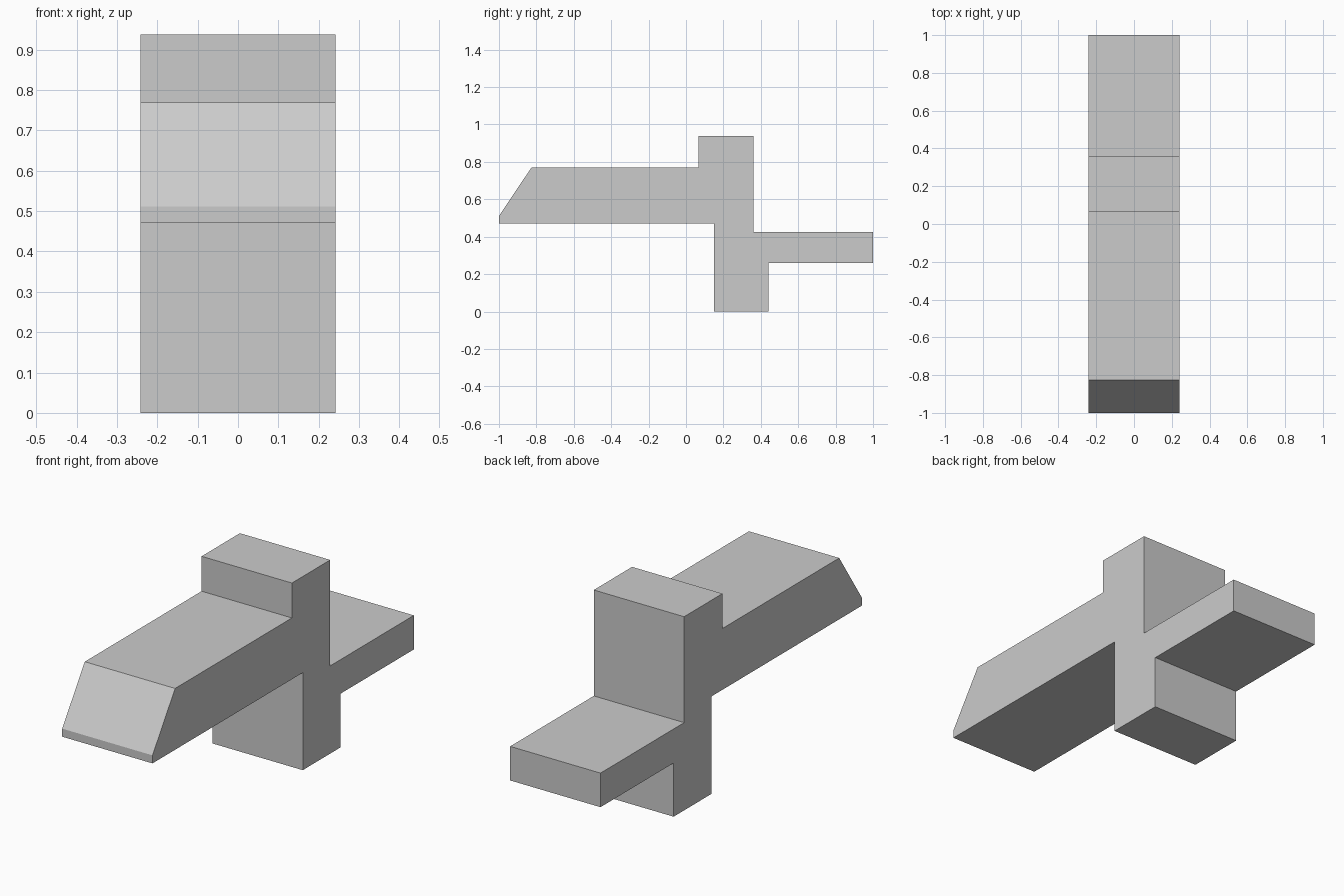
import bpy
import bmesh

cube = bpy.data.objects.get("Cube")
if cube:
    bpy.data.objects.remove(cube, do_unlink=True)

HALF_WIDTH = 0.242

# Side outline as (y, z), running round from the nose
OUTLINE = [
    (-1.0, 0.472), (0.15, 0.472),               # underside of the front arm
    (0.15, 0.0), (0.44, 0.0), (0.44, 0.26),     # foot
    (1.0, 0.26), (1.0, 0.425), (0.36, 0.425),   # rear shelf
    (0.36, 0.938), (0.067, 0.938),              # raised block
    (0.067, 0.769), (-0.827, 0.769),            # top of the front arm
    (-1.0, 0.511),                              # sloped nose
]

# Single plain colour
grey = bpy.data.materials.new("light_grey")
grey.use_nodes = True
colour = (0.6, 0.6, 0.6, 1.0)
grey.diffuse_color = colour
for node in grey.node_tree.nodes:
    if node.type == 'BSDF_PRINCIPLED':
        node.inputs["Base Color"].default_value = colour

# Extrude the outline across the width
bm = bmesh.new()
side = bm.faces.new([bm.verts.new((-HALF_WIDTH, y, z)) for y, z in OUTLINE])
extruded = bmesh.ops.extrude_face_region(bm, geom=[side], use_keep_orig=True)
moved = [g for g in extruded["geom"] if isinstance(g, bmesh.types.BMVert)]
bmesh.ops.translate(bm, verts=moved, vec=(2 * HALF_WIDTH, 0, 0))
bmesh.ops.recalc_face_normals(bm, faces=bm.faces[:])

mesh = bpy.data.meshes.new("stepped_body")
bm.to_mesh(mesh)
bm.free()
mesh.materials.append(grey)
body = bpy.data.objects.new("stepped_body", mesh)
bpy.context.collection.objects.link(body)
